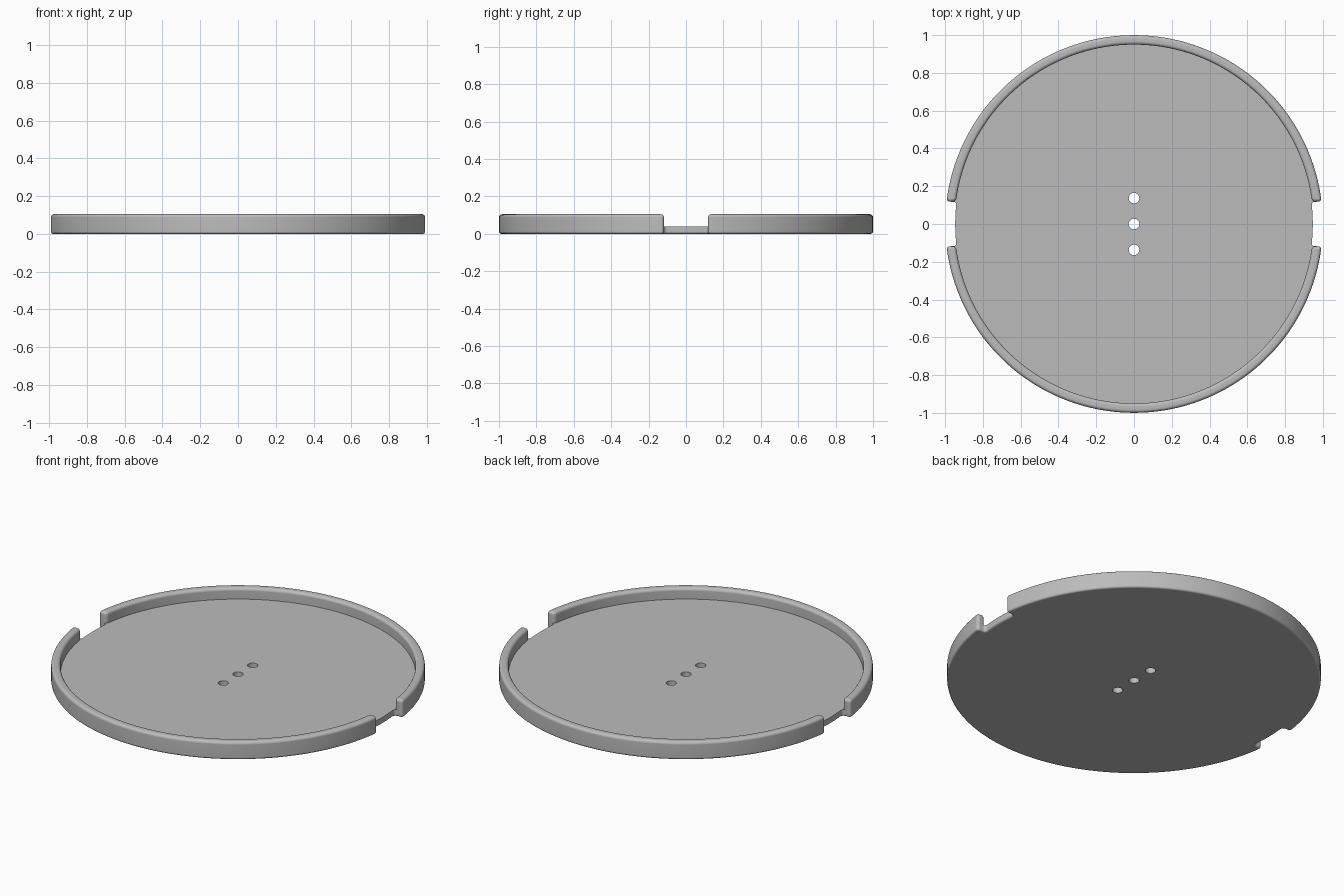
import bpy
import bmesh
from math import asin, cos, sin, pi

cube = bpy.data.objects.get("Cube")
if cube:
    bpy.data.objects.remove(cube, do_unlink=True)

OUTER, INNER = 1.0, 0.95
FLOOR_TOP, RIM_TOP = 0.04, 0.105
GAP = 0.118          # half width of each side notch
ROUND = 0.018

grey = bpy.data.materials.new("plain grey")
grey.use_nodes = True
GREY = (0.5, 0.5, 0.5, 1)
grey.diffuse_color = GREY
grey.node_tree.nodes["Principled BSDF"].inputs["Base Color"].default_value = GREY


def arc(radius, start, end, steps):
    return [(radius * cos(start + (end - start) * i / steps),
             radius * sin(start + (end - start) * i / steps)) for i in range(steps + 1)]


def rounded_plate(name, polygons, z0, z1, edge_z, edge_round):
    """Extrude flat polygons, round the upright corners, then round one perimeter."""
    bm = bmesh.new()
    for polygon in polygons:
        bm.faces.new([bm.verts.new((x, y, z0)) for x, y in polygon])
    bmesh.ops.remove_doubles(bm, verts=bm.verts, dist=1e-5)
    grown = bmesh.ops.extrude_face_region(bm, geom=bm.faces[:])["geom"]
    for v in grown:
        if isinstance(v, bmesh.types.BMVert):
            v.co.z = z1
    bmesh.ops.recalc_face_normals(bm, faces=bm.faces)

    def flat(edge, z):
        return all(abs(v.co.z - z) < 1e-5 for v in edge.verts)

    corners = [e for e in bm.edges if not flat(e, z0) and not flat(e, z1)
               and e.calc_face_angle() > 0.6]
    bmesh.ops.bevel(bm, geom=corners, offset=ROUND, segments=5, profile=0.5,
                    affect='EDGES', clamp_overlap=False)
    bm.normal_update()
    border = [e for e in bm.edges if flat(e, edge_z) and e.calc_face_angle() > 0.6]
    bmesh.ops.bevel(bm, geom=border, offset=edge_round, segments=4, profile=0.5,
                    affect='EDGES', clamp_overlap=False)
    bmesh.ops.recalc_face_normals(bm, faces=bm.faces)
    mesh = bpy.data.meshes.new(name)
    bm.to_mesh(mesh)
    bm.free()
    mesh.materials.append(grey)
    obj = bpy.data.objects.new(name, mesh)
    bpy.context.collection.objects.link(obj)
    return obj


def smooth(obj):
    bpy.ops.object.select_all(action='DESELECT')
    obj.select_set(True)
    bpy.context.view_layer.objects.active = obj
    bpy.ops.object.shade_smooth_by_angle(angle=0.6)
    # Keep the large flat faces evenly shaded
    mod = obj.modifiers.new("flat_faces", 'WEIGHTED_NORMAL')
    mod.keep_sharp = True


# Angles where the straight notch walls meet the two radii
out_a, in_a = asin(GAP / OUTER), asin(GAP / INNER)

# Floor disc with a notch on each side
outline = []
for turn in (0, pi):
    outline += arc(OUTER, turn + out_a, turn + pi - out_a, 72)
    outline += arc(INNER - 0.003, turn + pi - in_a, turn + pi + in_a, 6)
floor = rounded_plate("tray_floor", [outline], 0, FLOOR_TOP, 0, 0.012)

# Three round holes along the middle
for y in (-0.137, 0, 0.137):
    bpy.ops.mesh.primitive_cylinder_add(vertices=32, radius=0.028, depth=0.3,
                                        location=(0, y, 0))
    cutter = bpy.context.object
    cutter.hide_render = True
    cutter.data.materials.append(grey)
    mod = floor.modifiers.new("hole", 'BOOLEAN')
    mod.operation = 'DIFFERENCE'
    mod.solver = 'EXACT'
    mod.object = cutter
    bpy.context.view_layer.objects.active = floor
    bpy.ops.object.modifier_apply(modifier=mod.name)
    bpy.data.objects.remove(cutter, do_unlink=True)
smooth(floor)

# Raised rim halves, back and front, as bands of quads
for name, turn in (("back_rim", 0), ("front_rim", pi)):
    outside = arc(OUTER, turn + out_a, turn + pi - out_a, 72)
    inside = arc(INNER, turn + in_a, turn + pi - in_a, 72)
    band = [(outside[i], outside[i + 1], inside[i + 1], inside[i]) for i in range(72)]
    smooth(rounded_plate(name, band, FLOOR_TOP, RIM_TOP, RIM_TOP, 0.017))
